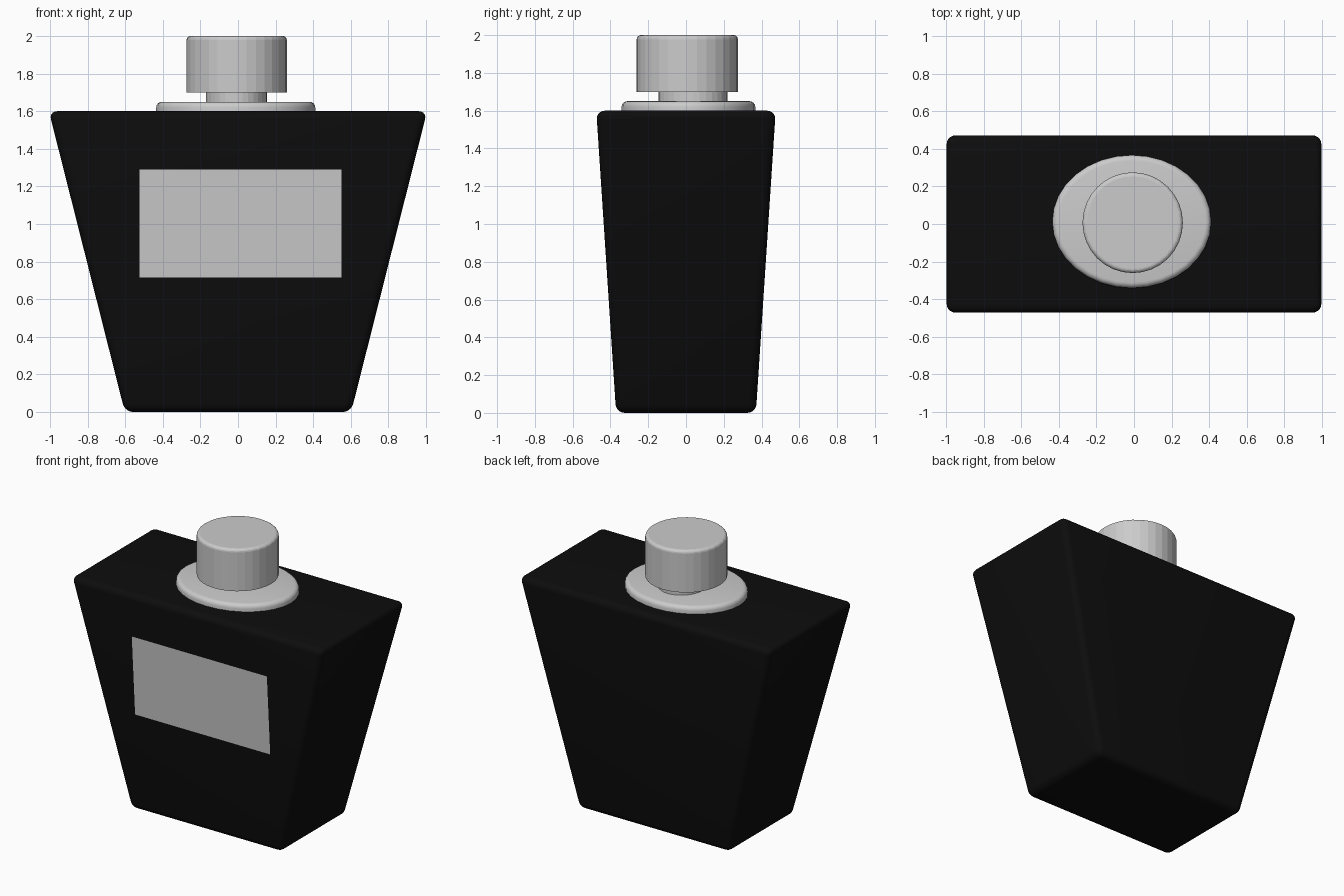
import bpy, bmesh
from mathutils import Vector

if "Cube" in bpy.data.objects:
    bpy.data.objects.remove(bpy.data.objects["Cube"])

BOTTOM, TOP, H = (0.602, 0.37), (1.006, 0.475), 1.6   # half sizes of the body


def finish(bm, name, color=None, angle=None):
    bmesh.ops.recalc_face_normals(bm, faces=bm.faces)
    mesh = bpy.data.meshes.new(name)
    bm.to_mesh(mesh)
    bm.free()
    obj = bpy.data.objects.new(name, mesh)
    bpy.context.collection.objects.link(obj)
    if color:
        mat = bpy.data.materials.new(name + "_colour")
        mat.diffuse_color = color
        mat.use_nodes = True
        mat.node_tree.nodes["Principled BSDF"].inputs["Base Color"].default_value = mat.diffuse_color
        mesh.materials.append(mat)
    if angle:
        bpy.ops.object.select_all(action='DESELECT')
        obj.select_set(True)
        bpy.context.view_layer.objects.active = obj
        bpy.ops.object.shade_smooth_by_angle(angle=angle)
    return obj


def round_part(name, center, radii, z0, z1, bevel=0.0, angle=None):
    """Upright elliptical cylinder with an optional rounded top rim."""
    bm = bmesh.new()
    bmesh.ops.create_cone(bm, cap_ends=True, segments=32, radius1=1, radius2=1, depth=1)
    for v in bm.verts:
        v.co = Vector((center[0] + v.co.x * radii[0], center[1] + v.co.y * radii[1],
                       z1 if v.co.z > 0 else z0))
    if bevel:
        rim = [e for e in bm.edges if all(abs(v.co.z - z1) < 1e-5 for v in e.verts)]
        bmesh.ops.bevel(bm, geom=rim, offset=bevel, segments=4, profile=0.5, affect='EDGES')
    return finish(bm, name, angle=angle)


# Tapered glass body with rounded edges
bm = bmesh.new()
bmesh.ops.create_cube(bm, size=2)
for v in bm.verts:
    half = TOP if v.co.z > 0 else BOTTOM
    v.co = Vector((v.co.x * half[0], v.co.y * half[1], H if v.co.z > 0 else 0))
bmesh.ops.bevel(bm, geom=bm.edges[:], offset=0.045, segments=5, profile=0.5, affect='EDGES')
finish(bm, "bottle_body", (0.004, 0.004, 0.004, 1), angle=0.6)

# Label lying on the sloped front face
bm = bmesh.new()
front = lambda z: -(BOTTOM[1] + (TOP[1] - BOTTOM[1]) * z / H) - 0.003
corners = [(-0.524, 0.715), (0.55, 0.715), (0.55, 1.29), (-0.524, 1.29)]
bm.faces.new([bm.verts.new((x, front(z), z)) for x, z in corners])
label = finish(bm, "front_label")
if label.data.polygons[0].normal.y > 0:
    label.data.flip_normals()

# Oval collar, neck and cap
round_part("collar", (-0.012, 0.013), (0.423, 0.354), 1.58, 1.65, bevel=0.03, angle=0.6)
round_part("neck", (-0.008, 0.037), (0.163, 0.183), 1.62, 1.72)
round_part("cap", (-0.007, 0.007), (0.267, 0.268), 1.7, 2.0, bevel=0.022)
